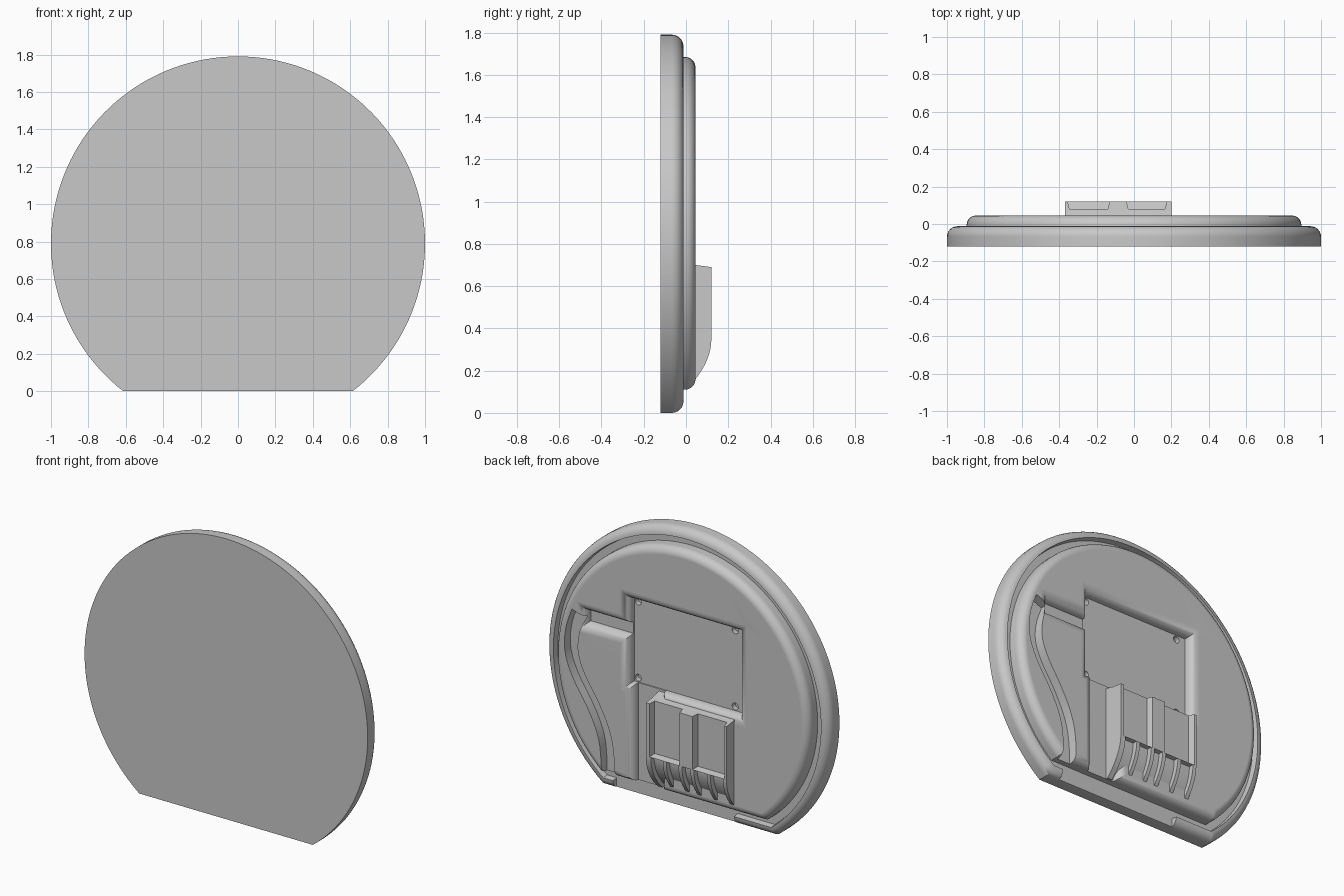
import bpy, bmesh, math
from mathutils import Vector

cube = bpy.data.objects.get("Cube")
if cube:
    bpy.data.objects.remove(cube, do_unlink=True)

grey = bpy.data.materials.new("plain grey")
grey.use_nodes = True
COLOUR = (0.58, 0.58, 0.58, 1)
grey.diffuse_color = COLOUR
grey.node_tree.nodes["Principled BSDF"].inputs["Base Color"].default_value = COLOUR

CENTRE = 0.79      # height of the disc centre
FLOOR = -0.012     # depth of the channel floors
BACK = 0.045       # rear face of the raised panel
GROOVE = -0.05     # floor of the groove around the panel


def skin(name, rings):
    """Closed solid through a list of matching rings."""
    bm = bmesh.new()
    rows = [[bm.verts.new(p) for p in ring] for ring in rings]
    n = len(rows[0])
    for a, b in zip(rows, rows[1:]):
        for i in range(n):
            j = (i + 1) % n
            bm.faces.new((a[i], a[j], b[j], b[i]))
    bm.faces.new(rows[0])
    bm.faces.new(rows[-1])
    bmesh.ops.recalc_face_normals(bm, faces=bm.faces)
    mesh = bpy.data.meshes.new(name)
    bm.to_mesh(mesh)
    bm.free()
    mesh.materials.append(grey)
    obj = bpy.data.objects.new(name, mesh)
    bpy.context.collection.objects.link(obj)
    return obj


def offset(poly, d):
    """Move each side of a counter-clockwise outline outward by d."""
    out = []
    for i, p in enumerate(poly):
        p = Vector(p)
        e1 = (p - Vector(poly[i - 1])).normalized()
        e2 = (Vector(poly[(i + 1) % len(poly)]) - p).normalized()
        n1, n2 = Vector((e1.y, -e1.x)), Vector((e2.y, -e2.x))
        out.append(p + (n1 + n2) * d / (1 + n1.dot(n2)))
    return out


def loft(name, poly, steps):
    """Stack (offset, y) copies of an x-z outline."""
    return skin(name, [[(x, y, z) for x, z in offset(poly, d)] for d, y in steps])


def plug(name, poly, y0, y1):
    """Straight extrusion of an x-z outline along y."""
    return skin(name, [[(x, y, z) for x, z in poly] for y in (y0, y1)])


def prism(name, profile, x0, x1):
    """Extrude a y-z profile along x."""
    return skin(name, [[(x, y, z) for y, z in profile] for x in (x0, x1)])


def rect(x0, x1, z0, z1):
    return [(x0, z0), (x1, z0), (x1, z1), (x0, z1)]


def cut_circle(radius, chord, n=112):
    """Circle with its lower part cut off at the chord height."""
    a = math.asin((chord - CENTRE) / radius)
    sweep = math.pi - 2 * a
    return [(radius * math.cos(a + sweep * i / n),
             CENTRE + radius * math.sin(a + sweep * i / n)) for i in range(n + 1)]


def rounded(r, y_end, n=6):
    """Steps of a rounded rear edge."""
    angles = [math.pi / 2 * i / n for i in range(n + 1)]
    return [(-r * (1 - math.cos(t)), y_end - r + r * math.sin(t)) for t in angles]


def flare(floor, n=6):
    """Steps of a cutter whose rim rolls out onto the rear face."""
    r = BACK - FLOOR
    angles = [math.pi / 2 * i / n for i in range(n + 1)]
    steps = [(r * (1 - math.cos(t)), FLOOR + r * math.sin(t)) for t in angles]
    return [(0, floor)] + steps[1:] + [(r + 0.001, BACK + 0.05)]


def cut(obj, *cutters):
    bpy.context.view_layer.objects.active = obj
    for cutter in cutters:
        cutter.hide_render = True
        mod = obj.modifiers.new("cut", 'BOOLEAN')
        mod.operation = 'DIFFERENCE'
        mod.solver = 'EXACT'
        mod.object = cutter
        bpy.ops.object.modifier_apply(modifier=mod.name)
        bpy.data.objects.remove(cutter, do_unlink=True)


def finish(obj):
    bpy.ops.object.select_all(action='DESELECT')
    obj.select_set(True)
    bpy.context.view_layer.objects.active = obj
    bpy.ops.object.shade_smooth_by_angle(angle=math.radians(32))
    mod = obj.modifiers.new("even shading", 'WEIGHTED_NORMAL')
    mod.keep_sharp = True


# Front disc with a raised rim and a groove behind it
disc = loft("front_disc", cut_circle(1, 0),
            [(0, -0.12)] + rounded(0.055, FLOOR) + [(-0.06, GROOVE)])
cut(disc, plug("rim_gap", rect(-0.33, 0.525, -0.1, 0.11), GROOVE, 0.1))
finish(disc)

# Raised rear panel
panel = loft("rear_panel", cut_circle(0.895, 0.11),
             [(0, GROOVE - 0.01)] + rounded(0.05, BACK))

# Central pocket, side exit and channel down to the base
cut(panel,
    loft("pocket", rect(-0.4, 0.377, 0.73, 1.27), flare(FLOOR - 0.006)),
    loft("side_exit", rect(0.3, 0.68, 1.035, 1.11), flare(FLOOR)),
    loft("down_channel", rect(0.15, 0.345, -0.1, 0.8), flare(FLOOR)))

# Curved cable channel, its path smoothed by corner cutting
path = [Vector(p) for p in ((0.73, 1.09), (0.775, 0.97), (0.785, 0.83), (0.73, 0.69),
                            (0.62, 0.53), (0.54, 0.36), (0.52, 0.2), (0.52, 0))]
for _ in range(3):
    soft = [path[0]]
    for a, b in zip(path, path[1:]):
        soft += [a.lerp(b, 0.25), a.lerp(b, 0.75)]
    path = soft + [path[-1]]
outer, inner = [], []
for i, p in enumerate(path):
    d = (path[min(i + 1, len(path) - 1)] - path[max(i - 1, 0)]).normalized()
    side = Vector((-d.y, d.x)) * 0.047
    outer.append(p + side)
    inner.append(p - side)
cut(panel, plug("cable_channel", inner + outer[::-1], FLOOR - 0.003, 0.12))

# Screw holes in the pocket corners
for x in (-0.335, 0.35):
    for z in (0.757, 1.243):
        ring = [(x + 0.022 * math.cos(t * math.pi / 8), z + 0.022 * math.sin(t * math.pi / 8))
                for t in range(16)]
        cut(panel, plug("screw_hole", ring, GROOVE, FLOOR + 0.02))
finish(panel)


# Bracket block with a curved lower end
def curve(inset, end=1.0, n=10):
    return [(0.12 - inset - 0.075 * (end * i / n) ** 2, 0.35 - 0.19 * end * i / n)
            for i in range(n + 1)]


block = prism("bracket_block",
              [(-0.03, 0.72), (BACK, 0.70), (0.12, 0.69)] + curve(0)
              + [(0, 0.112), (-0.03, 0.112)], -0.37, 0.2)

# Two open bays, with curved grooves between thin ribs below
grooves = [(-0.115, -0.055)]
for x0, x1 in ((-0.345, -0.14), (-0.03, 0.165)):
    cut(block, loft("bay", rect(x0, x1, 0.36, 0.9), [(0, 0.08), (0.012, 0.13)]))
    mid = (x0 + x1) / 2
    grooves += [(x0, mid - 0.012), (mid + 0.012, x1)]
for a, b in grooves:
    cut(block, prism("groove", curve(0.033, 1.25) + [(0.2, 0.1), (0.2, 0.35)], a, b))
finish(block)
